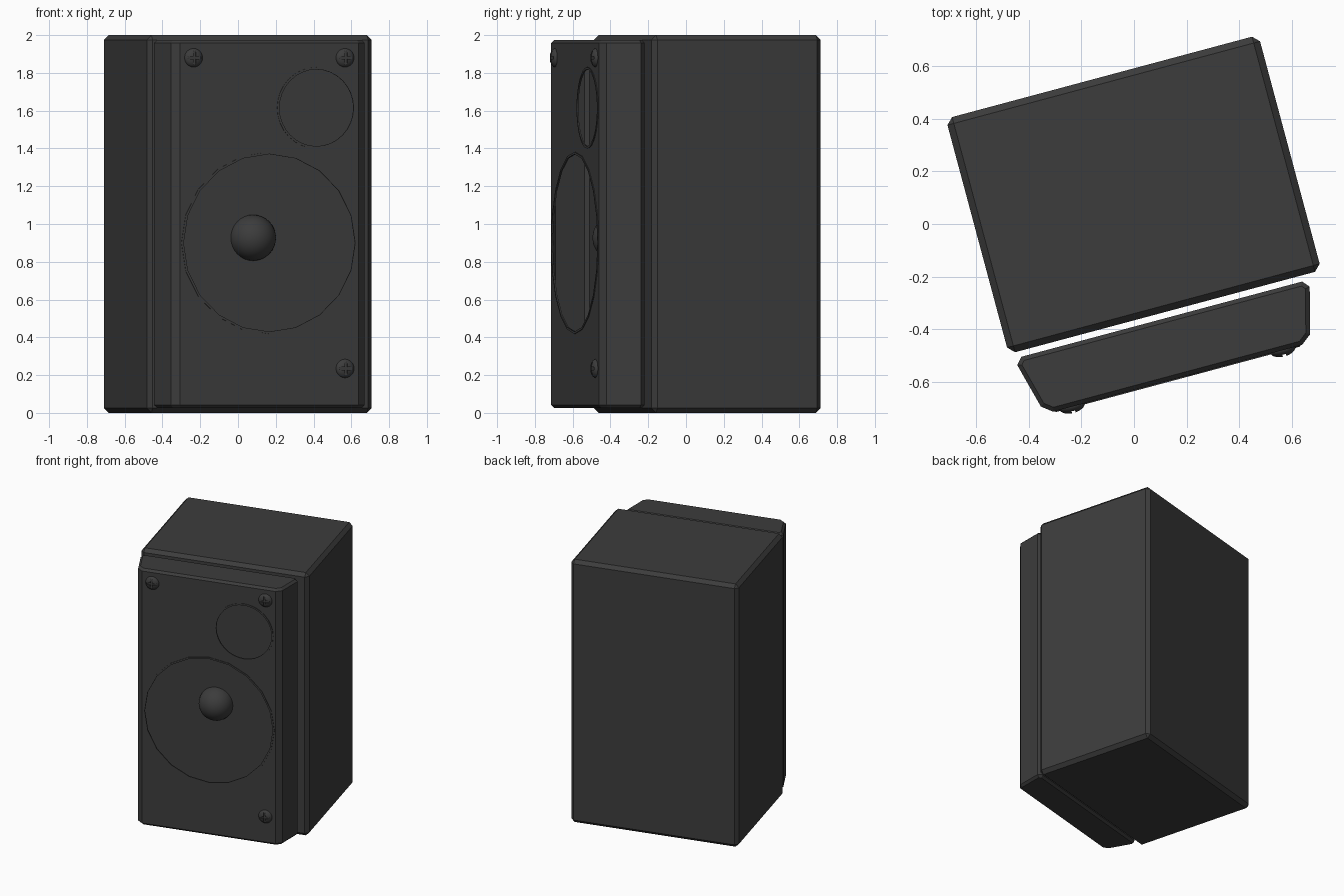
import bpy, bmesh, math
from mathutils import Matrix, Vector

if "Cube" in bpy.data.objects:
    bpy.data.objects.remove(bpy.data.objects["Cube"], do_unlink=True)

TURN = math.radians(15)          # whole speaker is turned about z
FRONT, BACK = -0.61, -0.377      # depth of the baffle faces
MID = 0.008                      # baffle centre line

black = bpy.data.materials.new("matte black")
black.use_nodes = True
black.diffuse_color = (0.045, 0.045, 0.045, 1)
black.node_tree.nodes["Principled BSDF"].inputs["Base Color"].default_value = black.diffuse_color


def finish(name, bm):
    """Turn a bmesh into a named object in the speaker's turned frame."""
    bmesh.ops.recalc_face_normals(bm, faces=bm.faces)
    mesh = bpy.data.meshes.new(name)
    bm.to_mesh(mesh)
    bm.free()
    mesh.materials.append(black)
    obj = bpy.data.objects.new(name, mesh)
    bpy.context.collection.objects.link(obj)
    obj.rotation_euler.z = TURN
    bpy.context.view_layer.update()
    return obj


def prism(name, outline, z0, z1, bevel, all_edges):
    """Extrude a plan outline upward and chamfer its edges."""
    bm = bmesh.new()
    base = bm.faces.new([bm.verts.new((x, y, z0)) for x, y in outline])
    ext = bmesh.ops.extrude_face_region(bm, geom=[base])
    top = [v for v in ext["geom"] if isinstance(v, bmesh.types.BMVert)]
    bmesh.ops.translate(bm, verts=top, vec=(0, 0, z1 - z0))
    bmesh.ops.recalc_face_normals(bm, faces=bm.faces)
    edges = [e for e in bm.edges
             if all_edges or abs(e.verts[0].co.z - e.verts[1].co.z) < 0.001]
    bmesh.ops.bevel(bm, geom=edges, offset=bevel, segments=1, affect="EDGES")
    return finish(name, bm)


def apply(obj, kind, **settings):
    mod = obj.modifiers.new(kind.lower(), kind)
    for key, value in settings.items():
        setattr(mod, key, value)
    bpy.context.view_layer.objects.active = obj
    bpy.ops.object.modifier_apply(modifier=mod.name)


def cut(obj, cutter):
    apply(obj, "BOOLEAN", operation="DIFFERENCE", solver="EXACT", object=cutter)
    bpy.data.objects.remove(cutter, do_unlink=True)


def facing(x, y, z):
    """Matrix that points a shape's z axis out of the front."""
    return Matrix.Translation((x, y, z)) @ Matrix.Rotation(math.radians(90), 4, "X")


def smooth(obj, angle):
    bpy.ops.object.select_all(action="DESELECT")
    obj.select_set(True)
    bpy.context.view_layer.objects.active = obj
    bpy.ops.object.shade_smooth_by_angle(angle=math.radians(angle))


def dome(name, x, y, z, radius, height):
    """Half sphere bulging out of the front."""
    bm = bmesh.new()
    bmesh.ops.create_uvsphere(bm, u_segments=32, v_segments=16, radius=radius)
    bmesh.ops.delete(bm, geom=[v for v in bm.verts if v.co.z < -0.0001], context="VERTS")
    bmesh.ops.holes_fill(bm, edges=[e for e in bm.edges if e.is_boundary])
    bmesh.ops.scale(bm, verts=bm.verts, vec=(1, 1, height / radius))
    bmesh.ops.transform(bm, verts=bm.verts, matrix=facing(x, y, z))
    return finish(name, bm)


def ring(name, x, z, radius, sides):
    """Thin lip round a driver opening."""
    bm = bmesh.new()
    loops = []
    for i in range(sides):
        a = math.tau * i / sides + math.pi / 2
        out = Vector((math.cos(a), math.sin(a), 0))
        loops.append([bm.verts.new(out * (radius + dr) + Vector((0, 0, dz)))
                      for dr, dz in ((0, -0.004), (0, 0.004), (-0.012, 0.004), (-0.012, -0.004))])
    for i in range(sides):
        a, b = loops[i - 1], loops[i]
        for j in range(4):
            bm.faces.new((a[j - 1], a[j], b[j], b[j - 1]))
    bmesh.ops.transform(bm, verts=bm.verts, matrix=facing(x, FRONT, z))
    return finish(name, bm)


# Cabinet
prism("cabinet", [(-0.588, -0.354), (0.643, -0.354), (0.643, 0.572), (-0.588, 0.572)],
      0, 2, 0.025, True)

# Hollow tapered front baffle, its plan mirrored about the centre line
half = [(0.49, FRONT), (0.53, -0.579), (0.576, -0.403), (0.553, BACK)]
plan = [(MID + x, y) for x, y in half] + [(MID - x, y) for x, y in reversed(half)]
baffle = prism("front_baffle", plan, 0.025, 1.975, 0.016, False)
apply(baffle, "SOLIDIFY", thickness=0.006, offset=-1, use_even_offset=True)

# Driver openings and their lips
for name, x, z, radius, sides in (("woofer", MID, 0.9, 0.482, 20),
                                  ("tweeter", MID + 0.258, 1.615, 0.215, 32)):
    bm = bmesh.new()
    bmesh.ops.create_cone(bm, cap_ends=True, segments=sides, radius1=radius - 0.004,
                          radius2=radius - 0.004, depth=0.1)
    bmesh.ops.transform(bm, verts=bm.verts, matrix=facing(x, FRONT, z)
                        @ Matrix.Rotation(math.pi / 2, 4, "Z"))
    cut(baffle, finish("opening_cutter", bm))
    ring(name + "_rim", x, z, radius, sides)

# Woofer dust cap on the back wall of the baffle
smooth(dome("woofer_dust_cap", -0.02, BACK - 0.004, 0.927, 0.122, 0.122), 40)

# Cross-head screws in three corners
for name, side, z in (("upper_right", -1, 1.88), ("upper_left", 1, 1.88), ("lower_left", 1, 0.235)):
    x = MID + side * 0.415
    screw = dome("screw_" + name, x, FRONT + 0.003, z, 0.05, 0.028)
    for size in ((0.07, 0.03, 0.014), (0.014, 0.03, 0.07)):
        bm = bmesh.new()
        bmesh.ops.create_cube(bm, size=1)
        bmesh.ops.scale(bm, verts=bm.verts, vec=size)
        bmesh.ops.translate(bm, verts=bm.verts, vec=(x, FRONT - 0.028, z))
        cut(screw, finish("slot_cutter", bm))
    smooth(screw, 35)
